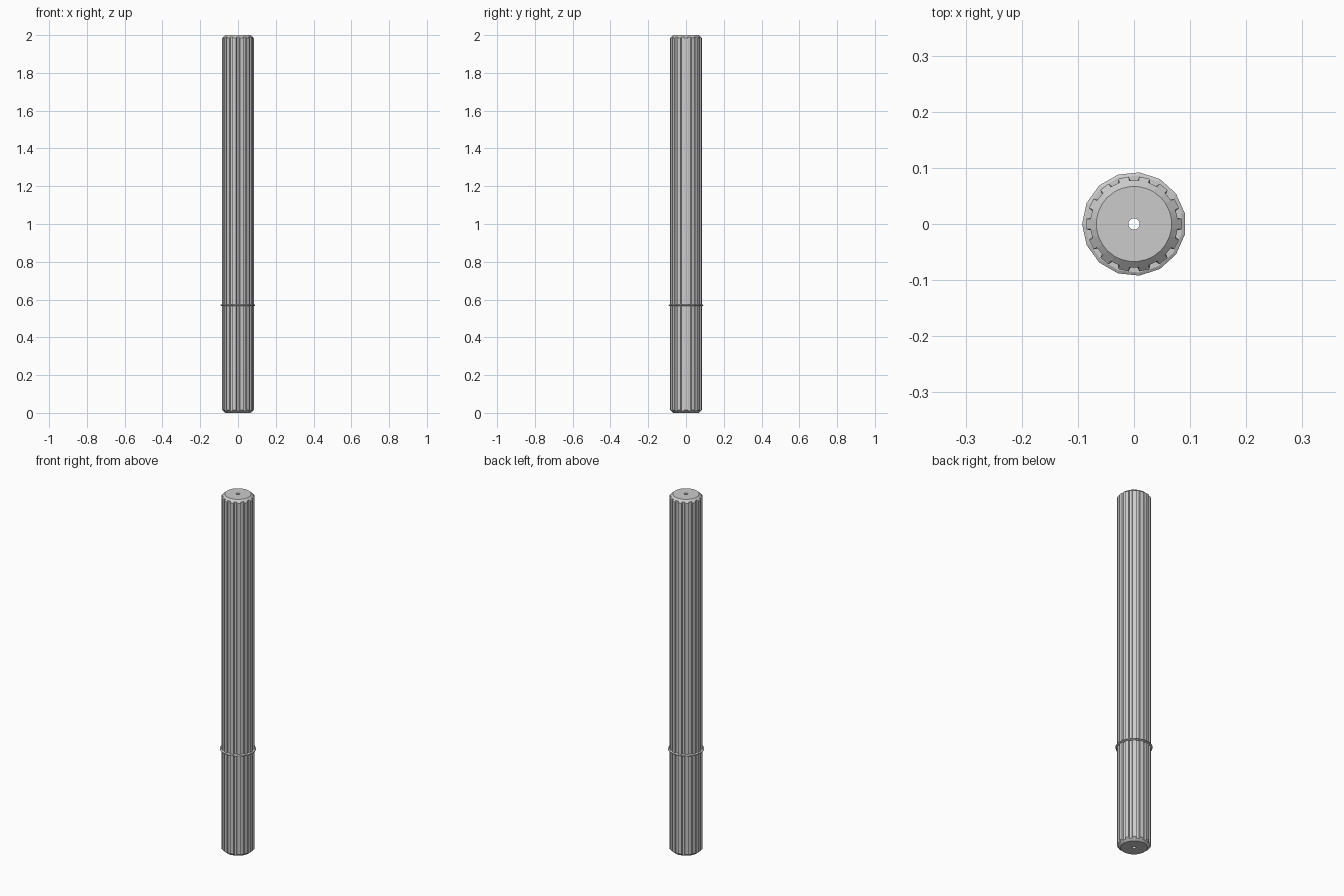
import bpy
import bmesh
from math import cos, sin, pi, radians

cube = bpy.data.objects.get("Cube")
if cube:
    bpy.data.objects.remove(cube, do_unlink=True)

grey = bpy.data.materials.new("plain grey")
grey.use_nodes = True
colour = (0.6, 0.6, 0.6, 1)
grey.diffuse_color = colour
grey.node_tree.nodes["Principled BSDF"].inputs["Base Color"].default_value = colour


def loft(name, sections):
    """Join rings of points into a closed tube-like solid."""
    bm = bmesh.new()
    rings = [[bm.verts.new(p) for p in section] for section in sections]
    count = len(rings[0])
    for i, low in enumerate(rings):
        high = rings[(i + 1) % len(rings)]
        for j in range(count):
            k = (j + 1) % count
            bm.faces.new((low[j], low[k], high[k], high[j]))
    bmesh.ops.recalc_face_normals(bm, faces=bm.faces)
    mesh = bpy.data.meshes.new(name)
    bm.to_mesh(mesh)
    bm.free()
    mesh.materials.append(grey)
    obj = bpy.data.objects.new(name, mesh)
    bpy.context.collection.objects.link(obj)
    return obj


# Fluted outline: flat ridges with narrow grooves between them
FLUTES = 14
OUTER, FLOOR, CAP, HOLE = 0.085, 0.078, 0.067, 0.01
outline = []
for i in range(FLUTES):
    centre = 2 * pi * (i + 0.5) / FLUTES
    for offset, radius in ((-6.5, OUTER), (-4.5, FLOOR), (4.5, FLOOR), (6.5, OUTER)):
        outline.append((centre + radians(offset), radius))


def body_section(limit, z):
    return [(min(r, limit) * cos(a), min(r, limit) * sin(a), z) for a, r in outline]


# Body: chamfered at both ends, with a thin bore through the middle
CHAMFER = 0.016
groove_start = CHAMFER * (FLOOR - CAP) / (OUTER - CAP)
lower = [(HOLE, 0), (CAP, 0), (FLOOR, groove_start), (OUTER, CHAMFER)]
upper = [(r, 2 - z) for r, z in reversed(lower)]
loft("fluted_body", [body_section(r, z) for r, z in lower + upper])

# Thin ring around the lower part, filling the grooves at its height
SIDES = 15
ring_profile = [(0.075, -0.005), (0.087, -0.005), (0.0925, -0.002),
                (0.0925, 0.002), (0.087, 0.005), (0.075, 0.005)]
loft("collar_ring", [
    [(r * cos(pi + 2 * pi * i / SIDES), r * sin(pi + 2 * pi * i / SIDES), 0.57 + z)
     for i in range(SIDES)]
    for r, z in ring_profile])
